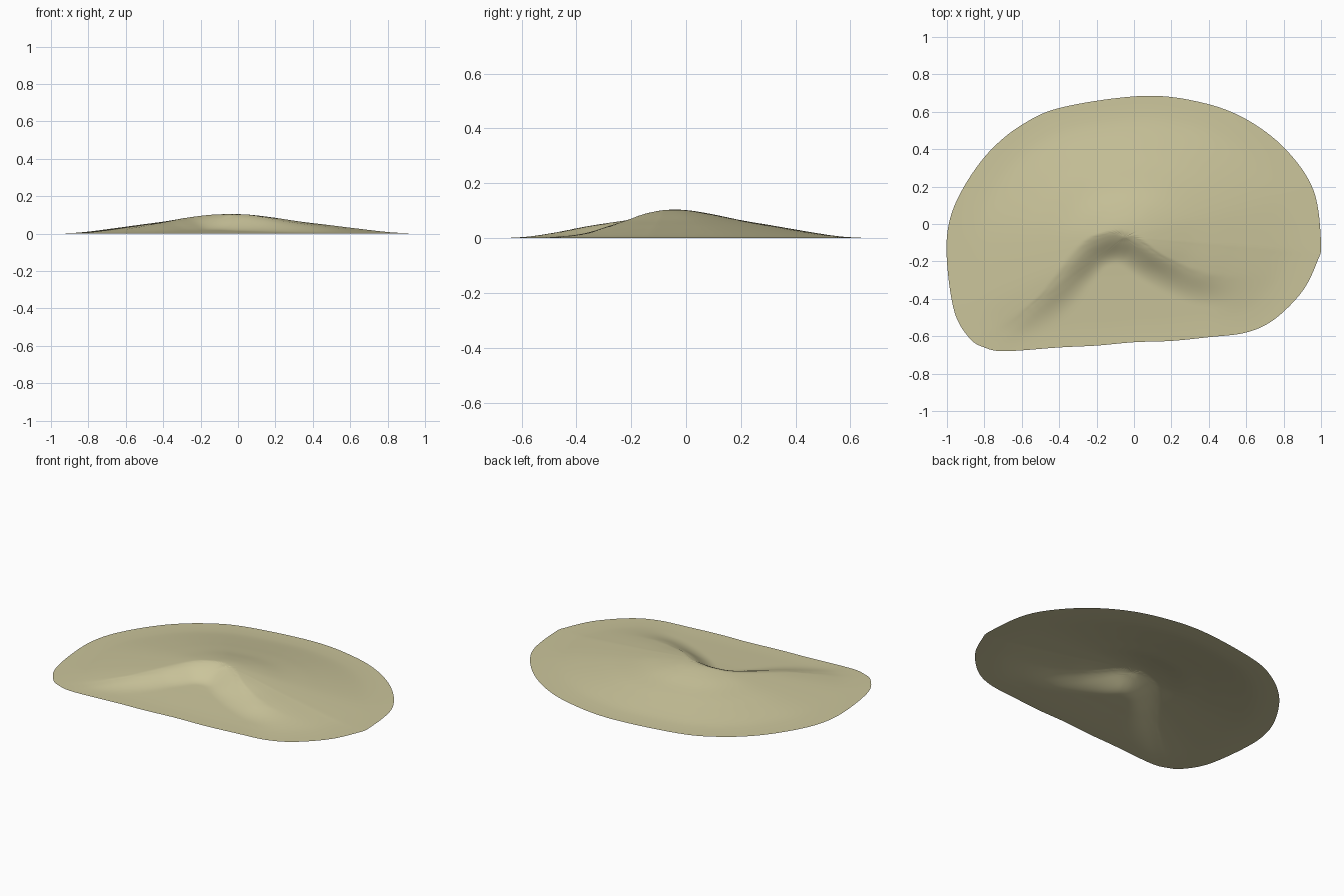
import bpy
import bmesh
from mathutils import Vector

cube = bpy.data.objects.get("Cube")
if cube:
    bpy.data.objects.remove(cube, do_unlink=True)

PEAK = Vector((-0.05, -0.07))
HEIGHT = 0.105
RINGS = 64

# Ground outline, counter-clockwise
OUTLINE = [(1, -.1), (.96, .18), (.81, .4), (.6, .56), (.36, .65), (.05, .685),
           (-.38, .625), (-.6, .53), (-.78, .38), (-.92, .18), (-.99, 0),
           (-1, -.2), (-.96, -.47), (-.88, -.61), (-.8, -.66), (-.69, -.68),
           (-.4, -.66), (-.2, -.65), (0, -.632), (.2, -.625), (.4, -.605),
           (.6, -.58), (.75, -.51), (.9, -.36), (.98, -.2)]
# Wind-carved crest from the left horn to the right horn
CREST = [(-.75, -.6), (-.5, -.385), (-.36, -.21), (-.25, -.09), (-.12, -.045),
         (0, -.065), (.12, -.15), (.25, -.22), (.42, -.28), (.7, -.3)]
# Slope from peak (0) to rim (1)
SLOPE = [(0, 1), (.1, .97), (.22, .83), (.36, .62), (.5, .45), (.62, .3),
         (.8, .09), (.9, .025), (1, 0)]


def spline(points, steps, closed):
    """Catmull-Rom curve through the points."""
    p = [Vector(q) for q in points]
    n = len(p)
    at = (lambda i: p[i % n]) if closed else (lambda i: p[max(0, min(i, n - 1))])
    out = []
    for i in range(n if closed else n - 1):
        a, b, c, d = (at(i + k) for k in (-1, 0, 1, 2))
        for s in range(steps):
            t = s / steps
            out.append(b + (c - a) * (t / 2) + (a * 2 - b * 5 + c * 4 - d) * (t * t / 2)
                       + (b * 3 - a - c * 3 + d) * (t ** 3 / 2))
    return out if closed else out + [p[-1]]


def lookup(curve, x):
    for a, b in zip(curve, curve[1:]):
        if x <= b.x:
            return a.y + (b.y - a.y) * (x - a.x) / (b.x - a.x)
    return curve[-1].y


def smooth(a, b, x):
    t = max(0, min(1, (x - a) / (b - a)))
    return t * t * (3 - 2 * t)


rim = spline(OUTLINE, 8, True)
crest = spline(CREST, 8, False)
slope = spline(SLOPE, 8, False)


def height(p, t):
    """Broad mound, with a steep hollow on the sheltered side of the crest."""
    z = HEIGHT * lookup(slope, t)
    if crest[0].x < p.x < crest[-1].x and p.y < lookup(crest, p.x):
        d = min((p - c).length for c in crest)
        fade = smooth(-.75, -.5, p.x) * (1 - smooth(.35, .7, p.x))
        z *= 1 - .78 * fade * smooth(-.02, .17, d)
    return z


# Dune surface: rings spreading from the peak to the rim
bm = bmesh.new()
top = bm.verts.new((*PEAK, HEIGHT))
previous = None
for r in range(1, RINGS + 1):
    t = r / RINGS
    ring = []
    for edge in rim:
        p = PEAK.lerp(edge, t)
        ring.append(bm.verts.new((p.x, p.y, height(p, t))))
    for i in range(len(ring)):
        j = (i + 1) % len(ring)
        if previous:
            bm.faces.new((previous[i], ring[i], ring[j], previous[j]))
        else:
            bm.faces.new((top, ring[i], ring[j]))
    previous = ring

# Soften the crest line slightly
inner = [v for v in bm.verts if not v.is_boundary]
for _ in range(2):
    bmesh.ops.smooth_vert(bm, verts=inner, factor=.5, use_axis_z=True)
for f in bm.faces:
    f.smooth = True

mesh = bpy.data.meshes.new("sand_dune")
bm.to_mesh(mesh)
bm.free()
dune = bpy.data.objects.new("sand_dune", mesh)
bpy.context.collection.objects.link(dune)

# Pale sand colour
sand = bpy.data.materials.new("pale_sand")
sand.use_nodes = True
colour = (.60, .56, .33, 1)
sand.diffuse_color = colour
bsdf = sand.node_tree.nodes["Principled BSDF"]
bsdf.inputs["Base Color"].default_value = colour
bsdf.inputs["Roughness"].default_value = .9
mesh.materials.append(sand)
